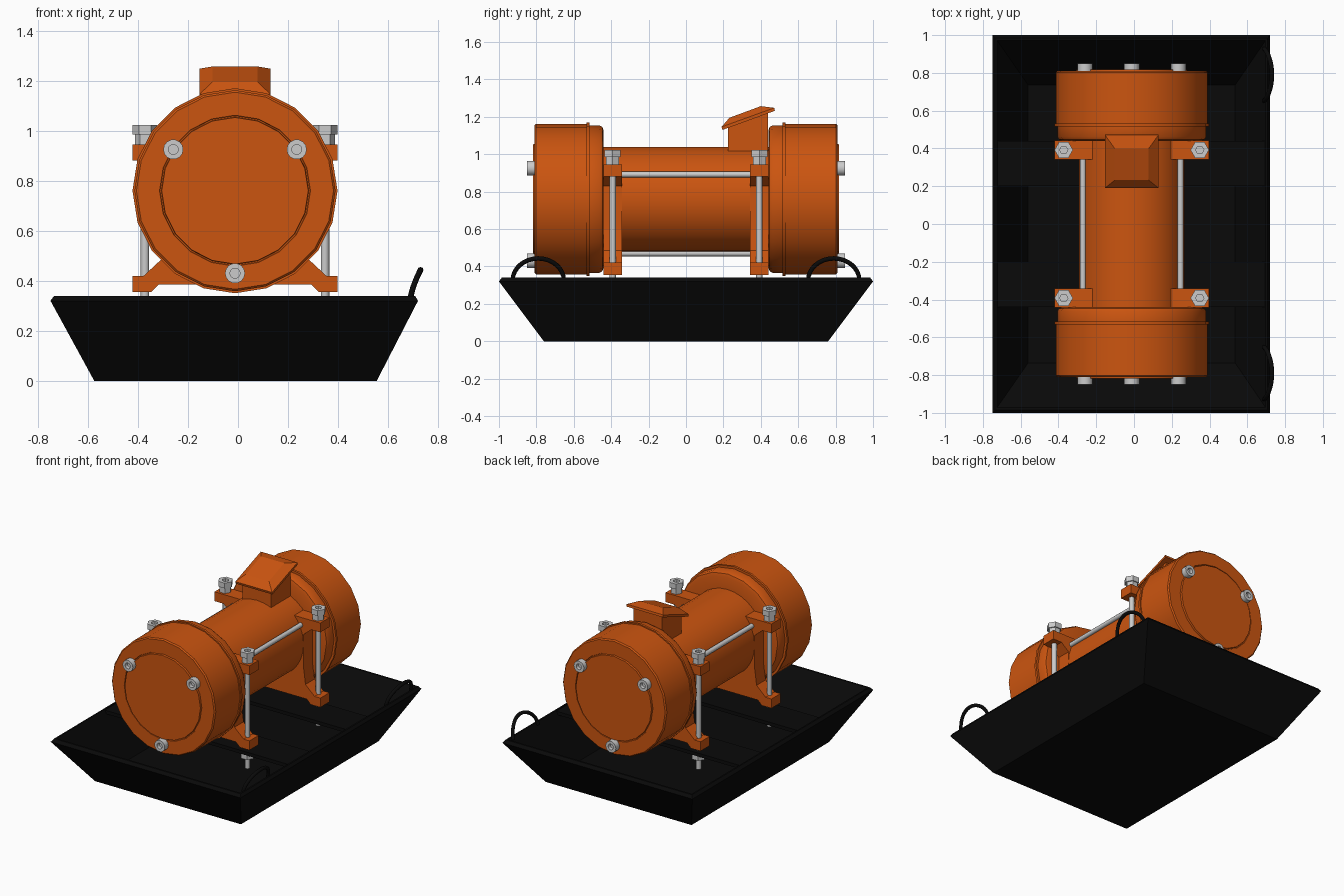
import bpy, bmesh
from math import sin, cos, pi, radians
from mathutils import Vector, Matrix

if "Cube" in bpy.data.objects:
    bpy.data.objects.remove(bpy.data.objects["Cube"])

CX, AZ = -0.012, 0.76          # motor axis position (runs along y)


def material(name, rgb):
    m = bpy.data.materials.new(name)
    m.diffuse_color = (*rgb, 1)
    m.use_nodes = True
    m.node_tree.nodes["Principled BSDF"].inputs["Base Color"].default_value = m.diffuse_color
    return m


ORANGE = material("orange_paint", (0.6, 0.09, 0.005))
BLACK = material("black_paint", (0.003, 0.003, 0.003))


def finish(name, bm, mat=None, smooth=True):
    bmesh.ops.recalc_face_normals(bm, faces=bm.faces)
    me = bpy.data.meshes.new(name)
    bm.to_mesh(me)
    bm.free()
    if smooth:
        me.shade_smooth()
        me.set_sharp_from_angle(angle=radians(32))
    if mat:
        me.materials.append(mat)
    ob = bpy.data.objects.new(name, me)
    bpy.context.collection.objects.link(ob)
    return ob


def loft(name, rings, mat=None, smooth=False):
    """Skin a list of equal-length point rings and cap both ends."""
    bm = bmesh.new()
    vs = [[bm.verts.new(p) for p in r] for r in rings]
    n = len(vs[0])
    for a, b in zip(vs, vs[1:]):
        for i in range(n):
            j = (i + 1) % n
            bm.faces.new((a[i], a[j], b[j], b[i]))
    bm.faces.new(vs[0])
    bm.faces.new(vs[-1])
    return finish(name, bm, mat, smooth)


def lathe_y(name, profile, sides, mat):
    """Revolve (y, radius) pairs around the motor axis."""
    rings = [[(CX + r * sin(2 * pi * i / sides), y, AZ + r * cos(2 * pi * i / sides))
              for i in range(sides)] for y, r in profile]
    return loft(name, rings, mat, True)


def rod(name, a, b, r, sides=12, socket=0):
    """Cylinder from a to b, optionally with a recessed socket in end b."""
    a, b = Vector(a), Vector(b)
    d = b - a
    q = d.to_track_quat('Z', 'Y').to_matrix()

    def ring(c, rad):
        return [c + q @ Vector((rad * cos(2 * pi * i / sides), rad * sin(2 * pi * i / sides), 0))
                for i in range(sides)]
    rings = [ring(a, r), ring(b, r)]
    if socket:
        rings += [ring(b, socket), ring(b - d * 0.5, socket)]
    return loft(name, rings, None, sides > 6)


def rect(x0, x1, y, z):
    return [(x0, -y, z), (x1, -y, z), (x1, y, z), (x0, y, z)]


# Hollow tray with sloping walls and bevelled rim
loft("tray", [rect(-0.575, 0.555, 0.76, 0), rect(-0.75, 0.72, 1.0, 0.32),
              rect(-0.735, 0.708, 0.985, 0.34), rect(-0.725, 0.697, 0.972, 0.34),
              rect(-0.56, 0.535, 0.735, 0.02)], BLACK)

# Cross plates carrying the motor
for s, side in ((-1, "front"), (1, "back")):
    bm = bmesh.new()
    bmesh.ops.create_cube(bm, size=1, matrix=Matrix.Translation((-0.014, s * 0.32, 0.323))
                          @ Matrix.Diagonal((1.42, 0.24, 0.024, 1)))
    finish(side + "_cross_plate", bm, BLACK, False)

# Arched carrying handles on the right rim
for s, side in ((-1, "front"), (1, "back")):
    cu = bpy.data.curves.new(side + "_handle", 'CURVE')
    cu.dimensions = '3D'
    cu.bevel_depth, cu.bevel_resolution, cu.use_fill_caps = 0.012, 2, True
    sp = cu.splines.new('POLY')
    sp.points.add(16)
    for i, p in enumerate(sp.points):
        t = pi * i / 16
        h = sin(t)
        p.co = (0.688 + 0.022 * h + 0.02 * h * h, s * 0.79 + 0.137 * cos(t), 0.325 + 0.118 * h, 1)
    cu.materials.append(BLACK)
    bpy.context.collection.objects.link(bpy.data.objects.new(side + "_handle", cu))

# Motor barrel
lathe_y("motor_barrel", [(-0.46, 0.28), (0.46, 0.28)], 32, ORANGE)

# Bracket outline, right half
half = [(0, 0.385), (0.305, 0.385), (0.335, 0.355), (0.41, 0.355), (0.41, 0.42),
        (0.365, 0.42), (0.295, 0.485), (0.28, 0.60), (0.28, 0.83), (0.34, 0.88),
        (0.41, 0.88), (0.41, 0.945), (0.20, 0.945)]
outline = half + [(-x, z) for x, z in half[:0:-1]]

BOLTS = [(0.285 * cos(a), 0.33 * sin(a)) for a in (radians(30), radians(150), radians(270))]
TIES = [(0.29 * cos(a), 0.29 * sin(a)) for a in (radians(27), radians(153), radians(270))]

for s, side in ((-1, "front"), (1, "back")):
    # End cap with raised lid disc and flange
    cap = [(0.44, 0.25), (0.44, 0.365), (0.447, 0.385), (0.462, 0.394), (0.517, 0.394),
           (0.517, 0.41), (0.533, 0.41), (0.533, 0.402), (0.802, 0.402), (0.81, 0.394),
           (0.81, 0.302), (0.804, 0.30), (0.804, 0.295), (0.817, 0.293)]
    lathe_y(side + "_end_cap", [(s * y, r) for y, r in cap], 20, ORANGE)

    # Mounting bracket with feet and upper lugs
    loft(side + "_bracket", [[(CX + x, s * y, z) for x, z in outline]
                             for y in (0.342, 0.442)], ORANGE)

    # Socket bolts on the cap face
    for i, (dx, dz) in enumerate(BOLTS):
        x, z = CX + dx, AZ + dz
        rod(f"{side}_cap_bolt_{i}", (x, s * 0.80, z), (x, s * 0.85, z), 0.04, 14, 0.02)

    # Vertical hold-down bolts with nuts
    for t, hand in ((-1, "left"), (1, "right")):
        x, y = CX + t * 0.36, s * 0.392
        n = f"{side}_{hand}_"
        rod(n + "stud", (x, y, 0.20), (x, y, 1.0), 0.017)
        rod(n + "lower_nut", (x, y, 0.275), (x, y, 0.311), 0.045, 6)
        rod(n + "upper_nut", (x, y, 0.945), (x, y, 0.985), 0.04, 6)
        rod(n + "bolt_head", (x, y, 0.985), (x, y, 1.022), 0.049, 6, 0.022)

# Tie rods between the brackets
for i, (dx, dz) in enumerate(TIES):
    rod(f"tie_rod_{i}", (CX + dx, -0.36, AZ + dz), (CX + dx, 0.36, AZ + dz), 0.016)


# Terminal box: neck and tilted lid, each ring set by y range and its two heights
def slant(hx, y0, y1, z0, z1):
    return [(CX - hx, y0, z0), (CX + hx, y0, z0), (CX + hx, y1, z1), (CX - hx, y1, z1)]


loft("terminal_neck", [slant(0.11, 0.225, 0.438, 1.0, 1.0),
                       slant(0.11, 0.225, 0.438, 1.15, 1.23)], ORANGE)
loft("terminal_lid", [slant(0.142, 0.195, 0.475, 1.13, 1.232),
                      slant(0.142, 0.19, 0.472, 1.146, 1.248),
                      slant(0.09, 0.232, 0.40, 1.195, 1.257)], ORANGE)
